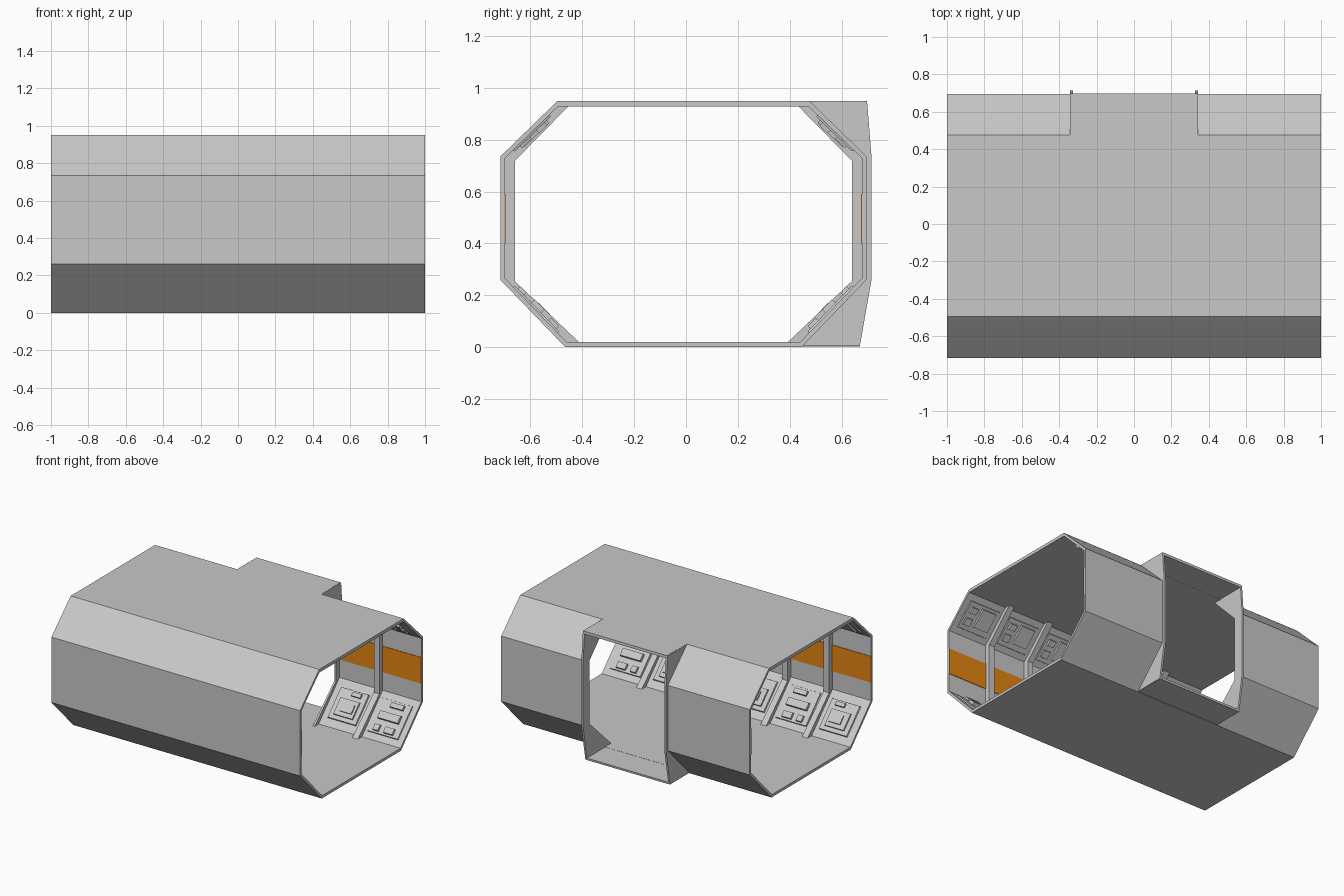
import bpy, bmesh, math
from mathutils import Vector

if "Cube" in bpy.data.objects:
    bpy.data.objects.remove(bpy.data.objects["Cube"])

def material(name, rgb):
    m = bpy.data.materials.new(name)
    m.diffuse_color = (*rgb, 1)
    m.use_nodes = True
    m.node_tree.nodes["Principled BSDF"].inputs["Base Color"].default_value = m.diffuse_color
    return m

GREY = material("light grey", (0.58, 0.58, 0.58))
ORANGE = material("orange", (0.78, 0.23, 0.006))
CY = -0.01                      # centre line of the octagonal tube

def finish(name, bm, mat):
    bmesh.ops.recalc_face_normals(bm, faces=bm.faces[:])
    me = bpy.data.meshes.new(name)
    bm.to_mesh(me)
    bm.free()
    me.materials.append(mat)
    ob = bpy.data.objects.new(name, me)
    bpy.context.collection.objects.link(ob)
    return ob

def prism(name, pts, x0, x1, mat=GREY, side=1):
    """Extrude a (y, z) outline along x; side mirrors y about the tube centre."""
    bm = bmesh.new()
    f = bm.faces.new([bm.verts.new((x0, CY + side * y, z)) for y, z in pts])
    r = bmesh.ops.extrude_face_region(bm, geom=[f])
    for v in r["geom"]:
        if isinstance(v, bmesh.types.BMVert):
            v.co.x = x1
    return finish(name, bm, mat)

# half sections, top to bottom, y measured from the tube centre
OUTER = [(0.485, 0.95), (0.706, 0.735), (0.706, 0.26), (0.455, 0)]
INNER = [(0.484, 0.927), (0.689, 0.728), (0.689, 0.267), (0.45, 0.02)]
RIB = [(0.445, 0.927), (0.65, 0.718), (0.65, 0.255), (0.403, 0.02)]
FRAME = [(0.47, 0.949), (0.708, 0.949), (0.725, 0.735), (0.725, 0.26),
         (0.68, 0.004), (0.45, 0.004)]
DOOR = 0.335

# floor and ceiling slabs, with the doorway extensions
prism("floor", [(-0.455, 0), (0.455, 0), (0.474, 0.02), (-0.474, 0.02)], -1, 1)
prism("ceiling", [(-0.485, 0.95), (0.485, 0.95), (0.509, 0.927), (-0.509, 0.927)], -1, 1)
prism("doorway_floor", [(0.44, 0.003), (0.68, 0.003), (0.682, 0.018), (0.44, 0.018)], -DOOR, DOOR)
prism("doorway_ceiling", [(0.47, 0.95), (0.708, 0.95), (0.709, 0.93), (0.47, 0.93)], -DOOR, DOOR)

# folded walls
WALL = OUTER + INNER[::-1]
prism("front_wall", WALL, -1, 1, side=-1)
for s in (-1, 1):
    prism("back_wall", WALL, s * DOOR, s)
    # doorway side plates
    prism("doorway_frame", FRAME + RIB[::-1], s * (DOOR - 0.008), s * (DOOR + 0.006))

# inner ribs
RIB_OUT = [(y + 0.008, z) for y, z in INNER]
for side, ks in ((-1, (-2, -1, 0, 1, 2)), (1, (-2, 2))):
    for k in ks:
        x = k / 3
        prism("rib", RIB_OUT + RIB[::-1], x - 0.022, x + 0.022, side=side)

# panel detail layouts: (u, v, width, height, rise), u along x, v up the slope
LAYOUTS = [
    [(0, 0, .23, .23, .010), (0, -.02, .16, .13, .020), (.01, -.02, .10, .07, .028), (.03, .085, .08, .035, .022)],
    [(0, 0, .25, .25, .008), (.02, .09, .11, .04, .022), (0, .005, .17, .06, .026),
     (-.06, -.085, .05, .05, .022), (.04, -.085, .08, .05, .022)],
    [(0, 0, .25, .24, .008), (-.04, .01, .12, .17, .022), (.075, .05, .06, .06, .024), (.075, -.05, .06, .07, .018)],
]

def slope_panel(name, x, side, a, b, layout):
    """Raised boxes on the sloped inner face running from a (low) to b (high)."""
    a, b = (Vector((0, CY + side * p[0], p[1])) for p in (a, b))
    v = (b - a).normalized()
    u = Vector((1, 0, 0))
    n = u.cross(v)
    mid = (a + b) / 2
    if n.dot(Vector((0, CY, 0.47)) - mid) < 0:
        n = -n
    scale = (b - a).length / 0.344
    bm = bmesh.new()
    for cu, cv, w, h, rise in layout:
        c = mid + Vector((x, 0, 0)) + u * cu + v * cv * scale
        rings = []
        for d, inset in ((-0.004, 0), (rise, 0.004)):     # slightly tapered boxes
            rings.append([bm.verts.new(c + u * i * (w / 2 - inset) + v * j * (h * scale / 2 - inset) + n * d)
                          for i, j in ((-1, -1), (1, -1), (1, 1), (-1, 1))])
        lo, hi = rings
        bm.faces.new(lo[::-1])
        bm.faces.new(hi)
        for i in range(4):
            j = (i + 1) % 4
            bm.faces.new((lo[i], lo[j], hi[j], hi[i]))
    finish(name, bm, GREY)

# six bays: sloped equipment panels and orange wall stripes
for i in range(6):
    x = (i - 2.5) / 3
    for side in (-1, 1):
        if side == 1 and abs(x) < 0.33:
            continue                                       # doorway gap
        slope_panel("lower_panel", x, side, INNER[3], INNER[2], LAYOUTS[i % 2])
        slope_panel("upper_panel", x, side, INNER[1], INNER[0], LAYOUTS[2])
        prism("wall_stripe", [(0.691, 0.40), (0.691, 0.59), (0.685, 0.59), (0.685, 0.40)],
              x - 1 / 6, x + 1 / 6, ORANGE, side)
